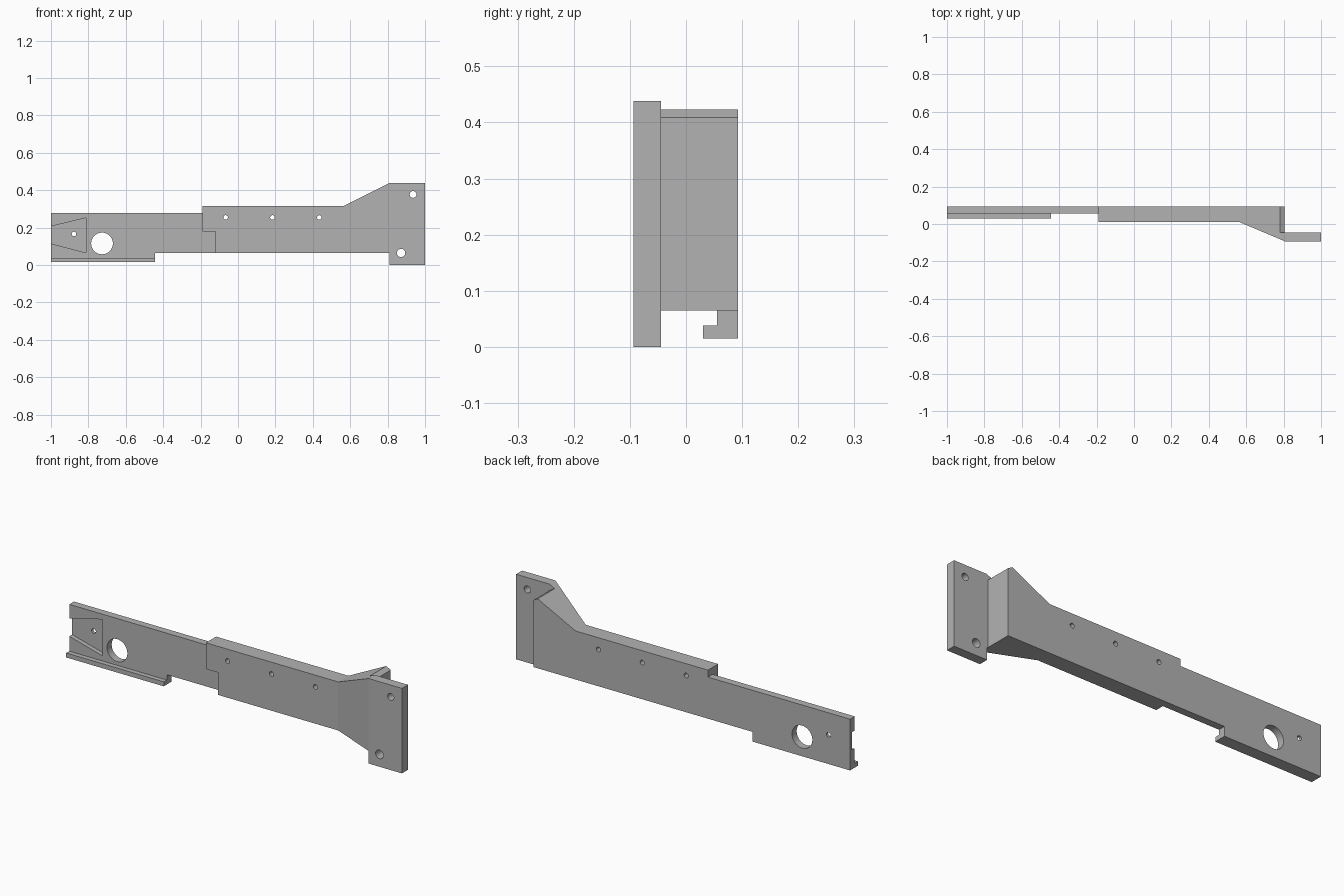
import bpy, bmesh, math

cube = bpy.data.objects.get("Cube")
if cube:
    bpy.data.objects.remove(cube, do_unlink=True)

grey = bpy.data.materials.new("plain grey")
grey.use_nodes = True
colour = (0.45, 0.45, 0.45, 1)
grey.diffuse_color = colour
grey.node_tree.nodes["Principled BSDF"].inputs["Base Color"].default_value = colour

BACK = 0.093      # rear plane shared by all parts
FRONT = -0.094    # front plane of the mounting flange


def prism(name, profile, low, high, axis="y"):
    """Extrude an xz profile along y, or an xy profile along z."""
    bm = bmesh.new()
    place = (lambda a, b, t: (a, t, b)) if axis == "y" else (lambda a, b, t: (a, b, t))
    face = bm.faces.new([bm.verts.new(place(a, b, low)) for a, b in profile])
    out = bmesh.ops.extrude_face_region(bm, geom=[face])
    shift = (0, high - low, 0) if axis == "y" else (0, 0, high - low)
    bmesh.ops.translate(bm, vec=shift,
                        verts=[g for g in out["geom"] if isinstance(g, bmesh.types.BMVert)])
    bmesh.ops.recalc_face_normals(bm, faces=bm.faces)
    mesh = bpy.data.meshes.new(name)
    bm.to_mesh(mesh)
    bm.free()
    mesh.materials.append(grey)
    obj = bpy.data.objects.new(name, mesh)
    bpy.context.collection.objects.link(obj)
    return obj


def combine(target, tool, operation):
    """Apply a boolean and remove the tool."""
    bpy.context.view_layer.objects.active = target
    mod = target.modifiers.new("combine", "BOOLEAN")
    mod.operation, mod.solver, mod.object = operation, "EXACT", tool
    bpy.ops.object.modifier_apply(modifier=mod.name)
    bpy.data.objects.remove(tool, do_unlink=True)


# Thick middle beam with the raised end behind the flange
bracket = prism("bracket_arm", [(-0.19, 0.315), (-0.19, 0.18), (-0.12, 0.18), (-0.12, 0.065),
                                (0.805, 0.065), (0.805, 0.409), (0.78, 0.423), (0.564, 0.315)],
                FRONT, BACK)

# Mounting flange, joined to the beam along the slope
flange = prism("flange", [(0.78, 0.065), (0.81, 0.065), (0.81, 0), (1, 0), (1, 0.438),
                          (0.81, 0.438), (0.78, 0.423)], FRONT, -0.045)
combine(bracket, flange, "UNION")

# Slanted front of the bend
wedge = prism("bend_cutter", [(-0.3, 0.01), (0.564, 0.01), (0.81, FRONT), (0.81, -0.2),
                              (-0.3, -0.2)], -0.1, 0.6, "z")
combine(bracket, wedge, "DIFFERENCE")

# Thin plate and the lip under it
plate = prism("thin_plate", [(-1, 0.015), (-0.444, 0.015), (-0.444, 0.065), (-0.08, 0.065),
                             (-0.08, 0.279), (-1, 0.279)], 0.055, BACK)
combine(bracket, plate, "UNION")
lip = prism("lip", [(-1, 0.015), (-0.444, 0.015), (-0.444, 0.038), (-1, 0.038)], 0.03, 0.07)
combine(bracket, lip, "UNION")

# Tapered pocket, open at the plate's end
pocket = prism("pocket_cutter", [(-1.1, 0.182), (-0.812, 0.252), (-0.812, 0.065), (-1.1, 0.138 - 0.05)],
               -0.01, 0.078)
for v in pocket.data.vertices:   # keep the lower edge parallel to its taper
    if v.co.x < -1 and v.co.z < 0.15:
        v.co.z = 0.141
combine(bracket, pocket, "DIFFERENCE")

# Round through holes: x, z, radius
holes = [(-0.727, 0.115, 0.058), (-0.877, 0.166, 0.012), (0.936, 0.377, 0.018),
         (0.872, 0.064, 0.022)] + [(-0.066 + 0.25 * i, 0.254, 0.012) for i in range(3)]
for x, z, r in holes:
    ring = [(x + r * math.cos(a), z + r * math.sin(a))
            for a in (math.tau * i / 40 for i in range(40))]
    combine(bracket, prism("hole_cutter", ring, -0.3, 0.3), "DIFFERENCE")

# Smooth hole walls, sharp edges elsewhere
bpy.ops.object.select_all(action="DESELECT")
bracket.select_set(True)
bpy.context.view_layer.objects.active = bracket
bpy.ops.object.shade_smooth_by_angle(angle=math.radians(15))
